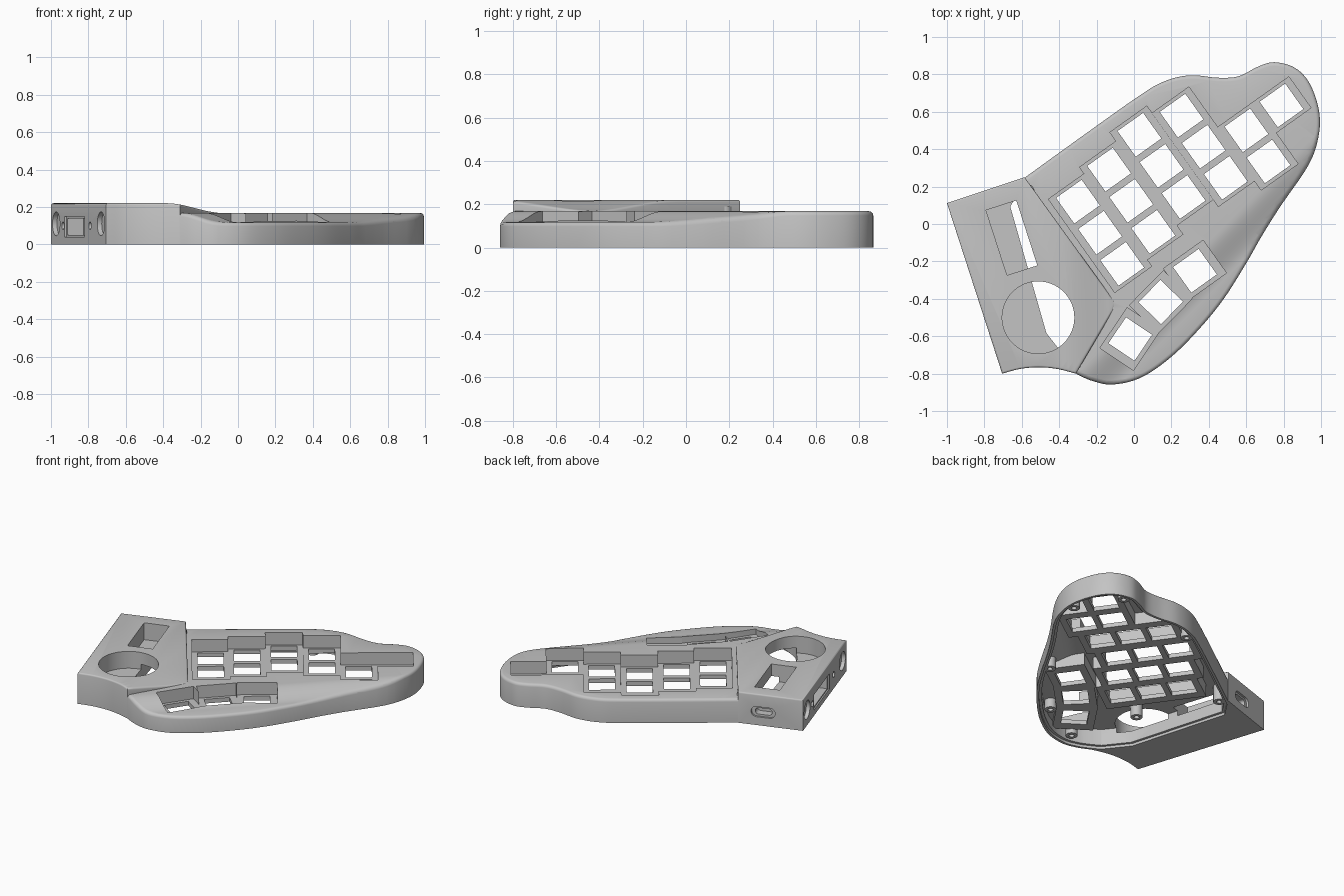
import bpy, bmesh, math
from mathutils import Vector, Matrix

cube = bpy.data.objects.get("Cube")
if cube:
    bpy.data.objects.remove(cube, do_unlink=True)

grey = bpy.data.materials.new("plain grey plastic")
grey.use_nodes = True
grey.diffuse_color = (0.55, 0.55, 0.55, 1)
grey.node_tree.nodes["Principled BSDF"].inputs["Base Color"].default_value = grey.diffuse_color


def add_object(name, bm):
    bmesh.ops.recalc_face_normals(bm, faces=bm.faces)
    mesh = bpy.data.meshes.new(name)
    bm.to_mesh(mesh)
    bm.free()
    mesh.materials.append(grey)
    obj = bpy.data.objects.new(name, mesh)
    bpy.context.collection.objects.link(obj)
    return obj


def smooth(points, steps=6):
    """Catmull-Rom curve through an open list of points."""
    p = [Vector(q) for q in points]
    p = [2 * p[0] - p[1]] + p + [2 * p[-1] - p[-2]]
    out = []
    for a, b, c, d in zip(p, p[1:], p[2:], p[3:]):
        for k in range(steps):
            t = k / steps
            out.append((2 * b + (c - a) * t + (2 * a - 5 * b + 4 * c - d) * t ** 2
                        + (3 * b - a - 3 * c + d) * t ** 3) / 2)
    return out + [p[-2]]


def inset(points, amount):
    """Move a clockwise outline inwards with mitred corners."""
    out = []
    for i, q in enumerate(points):
        d1 = (q - points[i - 1]).normalized()
        d2 = (points[(i + 1) % len(points)] - q).normalized()
        n1, n2 = Vector((d1.y, -d1.x)), Vector((d2.y, -d2.x))
        out.append(q + (n1 + n2) * amount / max(1 + n1.dot(n2), 0.3))
    return out


def slab(name, points, top, base=0, edge=0, ramp=None):
    """Outline raised to a slab, with a rounded top edge and an optional ramp."""
    rings = [(0, base), (0, top - edge)]
    if edge:
        rings += [(edge * (1 - math.cos(a)), top - edge * (1 - math.sin(a)))
                  for a in (math.pi / 6, math.pi / 3, math.pi / 2)]
    bm = bmesh.new()
    loops = [[bm.verts.new((q.x, q.y, z)) for q in inset(points, r)] for r, z in rings]
    for lo, hi in zip(loops, loops[1:]):
        for i in range(len(lo)):
            bm.faces.new((lo[i - 1], lo[i], hi[i], hi[i - 1]))
    caps = [bm.faces.new(loops[0]), bm.faces.new(loops[-1])]
    bmesh.ops.triangulate(bm, faces=caps)
    if ramp:
        axis, start, end, drop = ramp
        axis = Vector(axis).normalized()
        for k in range(11):
            bmesh.ops.bisect_plane(bm, geom=bm.verts[:] + bm.edges[:] + bm.faces[:], dist=1e-5,
                                   plane_co=axis * (start + (end - start) * k / 10), plane_no=axis)
        for v in bm.verts:
            if v.co.z > 0.05:
                t = min(max((v.co.dot(axis) - start) / (end - start), 0), 1)
                v.co.z -= drop * t * t * (3 - 2 * t)
    return add_object(name, bm)


def box(name, centre, size, angle, z0, z1):
    bm = bmesh.new()
    bmesh.ops.create_cube(bm, size=1, matrix=Matrix.Translation((*centre, (z0 + z1) / 2))
                          @ Matrix.Rotation(angle, 4, "Z") @ Matrix.Diagonal((*size, z1 - z0, 1)))
    return add_object(name, bm)


def rod(name, centre, radius, depth, direction=(0, 0, 1), sides=32):
    bm = bmesh.new()
    turn = Vector(direction).to_track_quat("Z", "Y").to_matrix().to_4x4()
    bmesh.ops.create_cone(bm, cap_ends=True, segments=sides, radius1=radius, radius2=radius,
                          depth=depth, matrix=Matrix.Translation(centre) @ turn)
    return add_object(name, bm)


def combine(obj, tools, mode="DIFFERENCE"):
    """Boolean each tool into the object; a second solver steps in if the first fails."""
    for tool in tools:
        before = len(obj.data.polygons)
        mod = obj.modifiers.new("combine", "BOOLEAN")
        mod.operation, mod.object = mode, tool
        for solver in ("MANIFOLD", "EXACT"):
            mod.solver = solver
            graph = bpy.context.evaluated_depsgraph_get()
            graph.update()
            mesh = bpy.data.meshes.new_from_object(obj.evaluated_get(graph))
            if len(mesh.polygons) > before / 2 and len(mesh.polygons) != before:
                obj.data = mesh
                break
        obj.modifiers.clear()
        bpy.data.objects.remove(tool, do_unlink=True)
    return obj


# Outlines, clockwise from above: key body and raised side pod
rim = smooth([(-.62, .222), (-.3, .453), (.02, .68), (.16, .762), (.3, .795), (.45, .782), (.56, .79),
              (.66, .84), (.75, .865), (.86, .835), (.94, .75), (.99, .6), (.985, .46), (.93, .31),
              (.78, .09), (.68, -.07), (.6, -.21), (.48, -.4), (.35, -.56), (.2, -.71), (.04, -.82),
              (-.11, -.858), (-.22, -.84), (-.31, -.8), (-.37, -.765)])
body_line = rim + [Vector((-.5, -.6)), Vector((-.7, .1))]
pod_line = [Vector(q) for q in [(-1, .112), (-.585, .25), (-.1, -.42), (-.11, -.46)]] + smooth(
    [(-.31, -.8), (-.41, -.775), (-.51, -.766), (-.61, -.775), (-.705, -.8)])

thumb_dip = ((1, -1, 0), .35, .55, .05)
pod_slope = ((1, 0, 0), -.38, -.08, .052)

# Key positions: three-key columns, a two-key column, a single key, and a thumb fan
TILT = math.radians(35.4)


def tilted(u, v):
    return Vector((u * math.cos(TILT) - v * math.sin(TILT), u * math.sin(TILT) + v * math.cos(TILT)))


PITCH, HOLE = .204, .168
columns = [(-.175, .067, 3), (.06, .11, 3), (.3, .168, 3), (.543, .121, 3), (.78, -.042, 2), (1.01, .06, 1)]
wells, holes = [], []
for u, v, count in columns:
    wells.append((tilted(u, v), (.242, PITCH * count), TILT))
    holes += [(tilted(u, v + PITCH * (k - (count - 1) / 2)), TILT) for k in range(count)]
for x, y, turn in [(-.02, -.615, 56), (.143, -.417, 45.5), (.326, -.25, 35.5)]:
    wells.append((Vector((x, y)), (.26, .215), math.radians(turn)))
    holes.append((Vector((x, y)), math.radians(turn)))

# Outer case
case = slab("case_shell", body_line, .168, edge=.02, ramp=thumb_dip)
combine(case, [slab("pod", pod_line, .22, edge=.01, ramp=pod_slope)], "UNION")

# Hollow inside, leaving the walls and floors of the key wells
WALL, GROW = .035, .05
for line, top, base, ramp in [(body_line, .135, -.03, thumb_dip), (pod_line, .187, -.04, pod_slope)]:
    cavity = slab("cavity", inset(line, WALL), top, base, ramp=ramp)
    combine(cavity, [box("well_wall", c, (w + GROW, d + GROW), a, .05, 1) for c, (w, d), a in wells])
    combine(case, [cavity])

# Stepped lip around the open underside
combine(case, [slab("lip", inset(body_line, .017), .018, base=-.02),
               slab("pod_lip", inset(pod_line, .017), .02, base=-.02)])

# Key wells and switch holes
combine(case, [box("well", c, size, a, .08, 1) for c, size, a in wells])
combine(case, [box("switch_hole", c, (HOLE, HOLE), a, -.1, .5) for c, a in holes])

# Pod top: round opening and display window
corner, along = Vector((-.705, -.8)), Vector((-.295, .912)).normalized()
wall_angle = math.atan2(along.y, along.x)
out = Vector((-along.y, along.x, 0))
combine(case, [rod("dial_opening", (-.512, -.5, .2), .193, .2, sides=64),
               box("display_window", (-.654, -.074), (.365, .17), wall_angle, .1, .5)])


def on_wall(s, z):
    q = corner + along * s
    return Vector((q.x, q.y, z))


# Side wall: slot with inner recess, screw holes and blind round pockets
slot = on_wall(.55, 0).xy
combine(case, [box("side_slot", slot, (.3, .2), wall_angle, .05, .138),
               box("side_recess", slot, (.34, .018), wall_angle, .04, .148)])
combine(case, [rod("screw_hole", on_wall(s, .1), .02, .12, out) for s in (.28, .75)])
combine(case, [rod("round_pocket", on_wall(s, .11), .064, .05, out) for s in (.09, .868)])

# Back wall: rounded cable socket, a wide recess around a smaller slot
back = Vector((.415, .138, 0)).normalized()
facing = Vector((-back.y, back.x, 0))
middle = Vector((-.745, .197, .095))
for radius, reach, depth in [(.036, .045, .03), (.022, .035, .14)]:
    parts = [rod("socket_end", middle + back * s, radius, depth, facing) for s in (-reach, reach)]
    parts.append(box("socket_middle", middle.xy, (2 * reach, depth), math.atan2(back.y, back.x),
                     middle.z - radius, middle.z + radius))
    combine(case, parts)

# Screw posts on the underside, taller beneath the pod
posts = [(-.65, -.73), (-.92, .085), (-.57, .175), (-.29, -.32), (.12, .67), (.75, .79),
         (.925, .5), (.54, -.2), (.2, -.6), (-.12, -.77)]
solids = [case]
for i, (x, y) in enumerate(posts):
    height = .17 if x < -.25 else .08
    post = rod(f"screw_post_{i + 1}", (x, y, .02 + height / 2), .038, height, sides=24)
    solids.append(combine(post, [rod("bore", (x, y, .04), .017, .09, sides=16)]))

# Smooth curved walls while keeping edges crisp
bpy.ops.object.select_all(action="DESELECT")
for obj in solids:
    obj.select_set(True)
bpy.context.view_layer.objects.active = case
bpy.ops.object.shade_smooth_by_angle(angle=math.radians(32))
